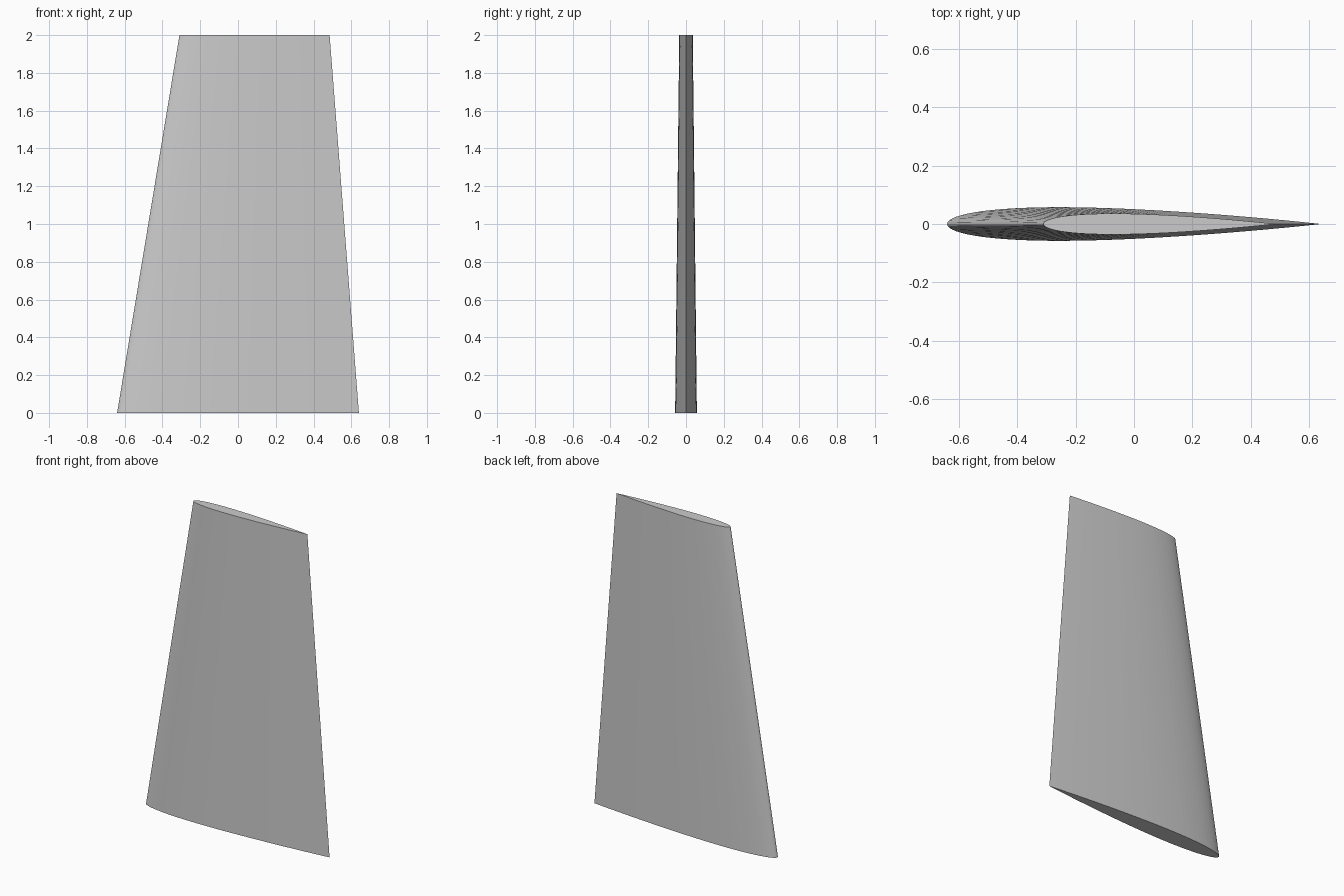
import bpy
import bmesh
import math

if "Cube" in bpy.data.objects:
    bpy.data.objects.remove(bpy.data.objects["Cube"], do_unlink=True)

SEGMENTS = 40      # strips along each side of the section
THICKNESS = 0.09   # thickness as a share of the chord


def half_thickness(t):
    """Symmetric wing section with a closed trailing edge."""
    return 5 * THICKNESS * (0.2969 * math.sqrt(t) - 0.126 * t - 0.3516 * t**2
                            + 0.2843 * t**3 - 0.1036 * t**4)


def section(bm, lead, trail, z):
    """Ring from the trailing edge along the back, round the nose, and back."""
    chord = trail - lead
    ring = []
    for i in range(2 * SEGMENTS):
        angle = math.pi * i / SEGMENTS
        t = (1 + math.cos(angle)) / 2
        side = 1 if i < SEGMENTS else -1
        y = 0 if i in (0, SEGMENTS) else side * half_thickness(t) * chord
        ring.append(bm.verts.new((lead + t * chord, y, z)))
    return ring


# Plain grey surface
grey = bpy.data.materials.new("plain grey")
grey.use_nodes = True
colour = (0.6, 0.6, 0.6, 1)
grey.diffuse_color = colour
grey.node_tree.nodes["Principled BSDF"].inputs["Base Color"].default_value = colour

# Tapered fin lofted between root and tip sections
bm = bmesh.new()
root = section(bm, -0.64, 0.64, 0)
tip = section(bm, -0.31, 0.485, 2)
count = len(root)
for i in range(count):
    j = (i + 1) % count
    bm.faces.new((root[i], root[j], tip[j], tip[i]))
bm.faces.new(root[::-1])
bm.faces.new(tip)
bmesh.ops.recalc_face_normals(bm, faces=bm.faces)

mesh = bpy.data.meshes.new("tapered_fin")
bm.to_mesh(mesh)
bm.free()
mesh.materials.append(grey)
fin = bpy.data.objects.new("tapered_fin", mesh)
bpy.context.collection.objects.link(fin)
